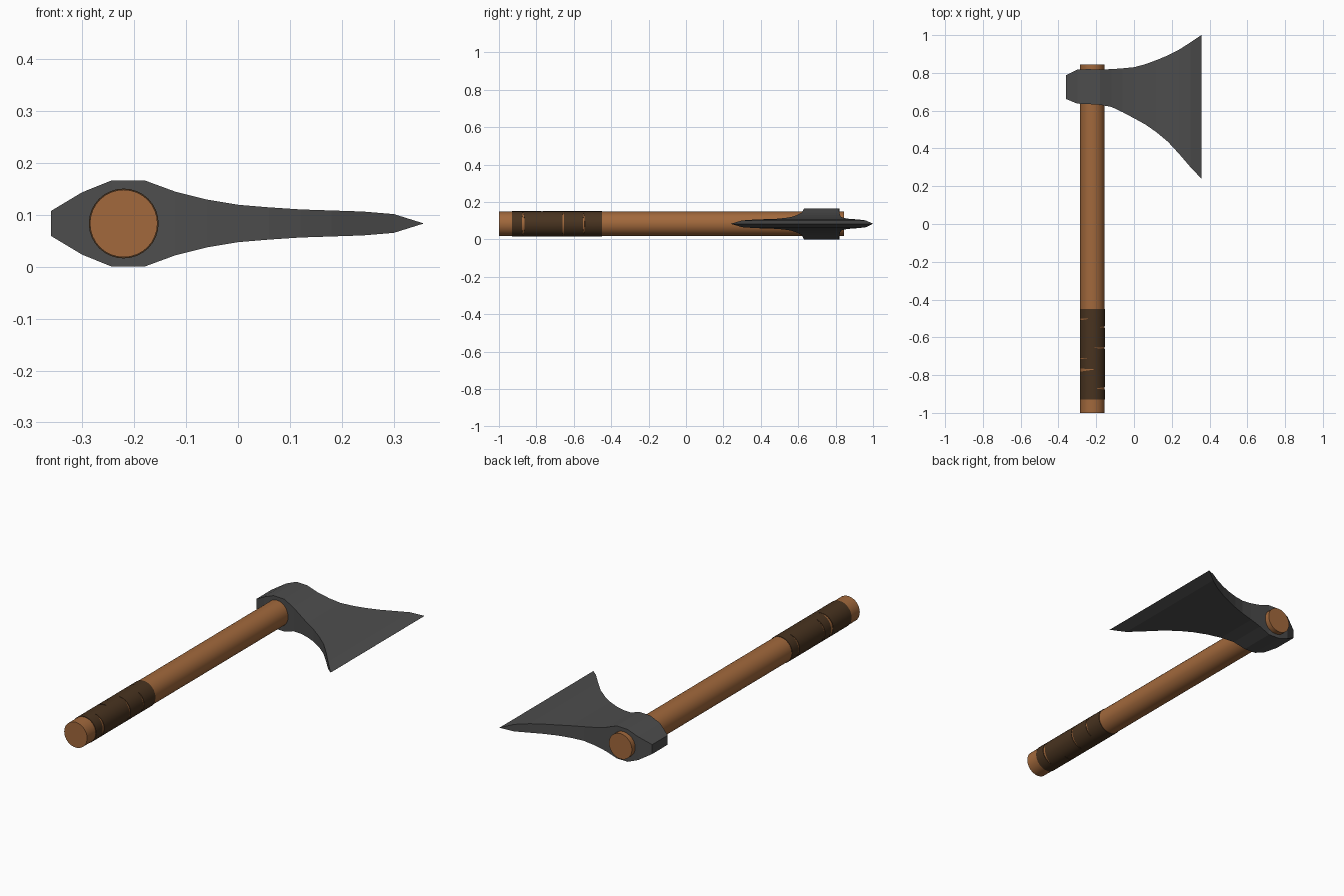
import bpy, bmesh, math

if "Cube" in bpy.data.objects:
    bpy.data.objects.remove(bpy.data.objects["Cube"])

CX, CZ = -0.22, 0.083   # handle axis


def material(name, rgb):
    m = bpy.data.materials.new(name)
    m.diffuse_color = (*rgb, 1)
    m.use_nodes = True
    m.node_tree.nodes["Principled BSDF"].inputs["Base Color"].default_value = m.diffuse_color
    return m


def loft(name, sections, mat, smooth):
    """Skin a list of closed rings with equal point counts and cap the ends."""
    bm = bmesh.new()
    rings = [[bm.verts.new(p) for p in s] for s in sections]
    n = len(rings[0])
    for a, b in zip(rings, rings[1:]):
        for i in range(n):
            j = (i + 1) % n
            bm.faces.new((a[i], a[j], b[j], b[i]))
    bm.faces.new(rings[0])
    bm.faces.new(rings[-1])
    bmesh.ops.remove_doubles(bm, verts=bm.verts, dist=1e-5)
    bmesh.ops.recalc_face_normals(bm, faces=bm.faces)
    me = bpy.data.meshes.new(name)
    bm.to_mesh(me)
    bm.free()
    me.materials.append(mat)
    ob = bpy.data.objects.new(name, me)
    bpy.context.collection.objects.link(ob)
    if smooth:
        bpy.ops.object.select_all(action='DESELECT')
        ob.select_set(True)
        bpy.context.view_layer.objects.active = ob
        bpy.ops.object.shade_smooth_by_angle(angle=math.radians(35))
    return ob


def tilted_ring(r, y_left, y_right, n=32):
    """Circle round the handle axis whose y slides from left to right."""
    pts = []
    for i in range(n):
        a = 2 * math.pi * i / n
        t = (math.cos(a) + 1) / 2
        pts.append((CX + r * math.cos(a), y_left + (y_right - y_left) * t,
                    CZ + r * math.sin(a)))
    return pts


wood = material("wood", (0.36, 0.14, 0.045))
leather = material("leather", (0.065, 0.033, 0.014))
steel = material("steel", (0.075, 0.075, 0.075))

# Handle
loft("handle", [tilted_ring(0.065, y, y) for y in (-1, 0.845)], wood, True)

# Leather grip: overlapping bands, tilted so wedge gaps show the wood
bands = [  # start left, start right, end left, end right
    (-0.93, -0.93, -0.862, -0.877),
    (-0.885, -0.863, -0.782, -0.762),
    (-0.765, -0.772, -0.716, -0.698),
    (-0.708, -0.712, -0.650, -0.661),
    (-0.661, -0.651, -0.530, -0.551),
    (-0.562, -0.541, -0.510, -0.488),
    (-0.500, -0.505, -0.45, -0.45),
]
for k, (sl, sr, el, er) in enumerate(bands):
    loft(f"grip_band_{k + 1}",
         [tilted_ring(0.0672, sl, sr), tilted_ring(0.0672, el, er)], leather, True)

# Axe head: rectangular sections running from the poll to the cutting edge
stations = [  # x, half thickness, low y, high y
    (-0.36, 0.024, 0.662, 0.788), (-0.30, 0.060, 0.637, 0.817),
    (-0.243, 0.083, 0.635, 0.820), (-0.18, 0.083, 0.631, 0.817),
    (-0.12, 0.061, 0.620, 0.820), (-0.06, 0.046, 0.592, 0.824),
    (0.0, 0.036, 0.560, 0.830), (0.06, 0.031, 0.527, 0.846),
    (0.12, 0.027, 0.485, 0.868), (0.18, 0.025, 0.435, 0.893),
    (0.24, 0.023, 0.370, 0.924), (0.30, 0.018, 0.300, 0.962),
    (0.357, 0.0002, 0.240, 1.0),
]
loft("axe_head",
     [[(x, lo, CZ - h), (x, hi, CZ - h), (x, hi, CZ + h), (x, lo, CZ + h)]
      for x, h, lo, hi in stations], steel, False)
